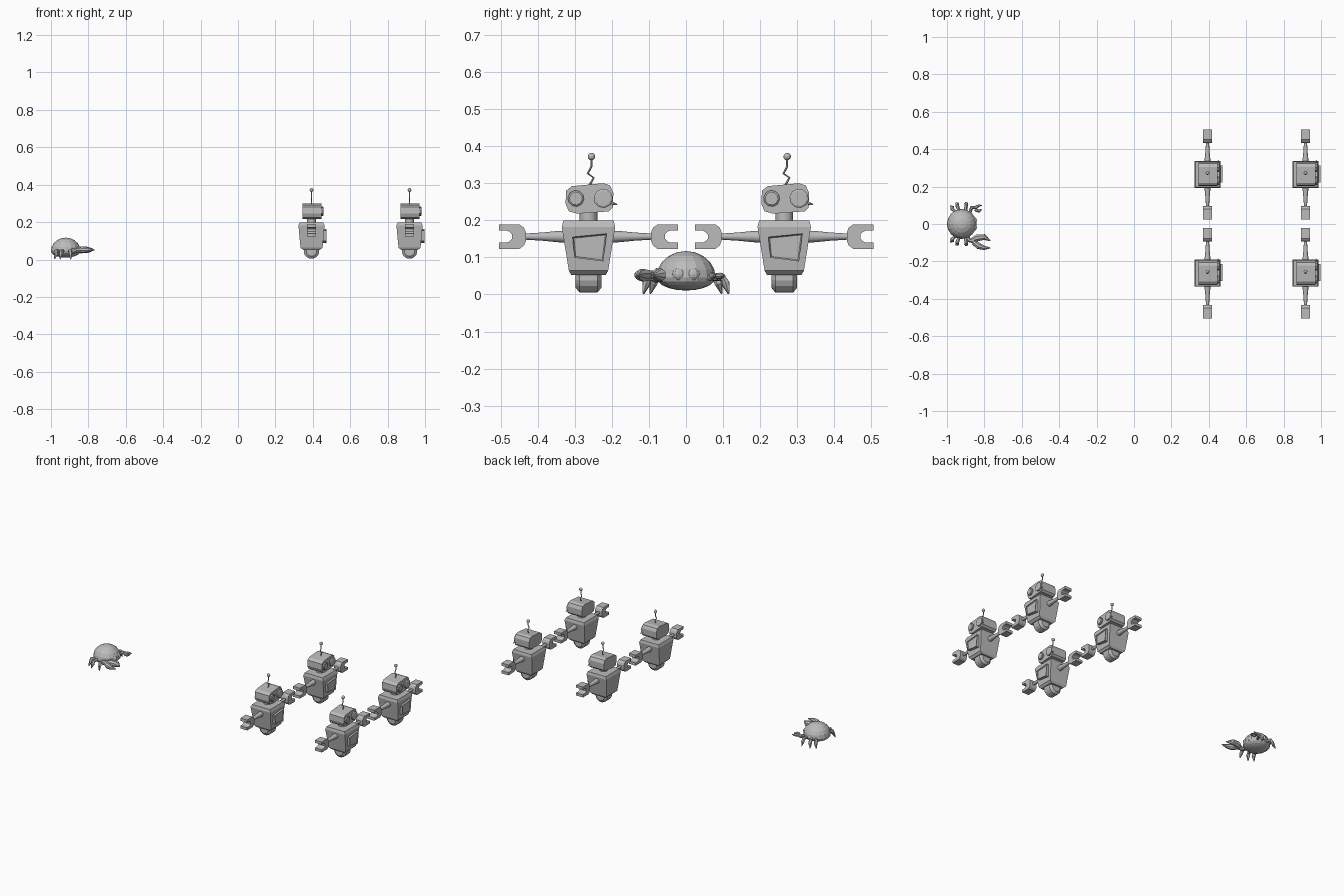
import bpy, bmesh, math
from mathutils import Vector

if "Cube" in bpy.data.objects:
    bpy.data.objects.remove(bpy.data.objects["Cube"])

grey = bpy.data.materials.new("plain_grey")
grey.diffuse_color = (0.5, 0.5, 0.5, 1)
grey.use_nodes = True
grey.node_tree.nodes["Principled BSDF"].inputs["Base Color"].default_value = grey.diffuse_color


def finish(bm, name, smooth=False):
    bmesh.ops.recalc_face_normals(bm, faces=bm.faces)
    me = bpy.data.meshes.new(name)
    bm.to_mesh(me)
    bm.free()
    me.materials.append(grey)
    for p in me.polygons:
        p.use_smooth = smooth and len(p.vertices) <= 4
    return me


def place(me, name, loc=(0, 0, 0)):
    ob = bpy.data.objects.new(name, me)
    ob.location = loc
    bpy.context.collection.objects.link(ob)
    return ob


def loft(rings, name, smooth=False):
    """Skin a list of equal-length rings and cap both ends."""
    bm = bmesh.new()
    vs = [[bm.verts.new(p) for p in r] for r in rings]
    n = len(vs[0])
    for a, b in zip(vs, vs[1:]):
        for i in range(n):
            j = (i + 1) % n
            bm.faces.new((a[i], a[j], b[j], b[i]))
    bm.faces.new(vs[0][::-1])
    bm.faces.new(vs[-1])
    return finish(bm, name, smooth)


def tube(path, radii, name, n=8, smooth=False):
    """Round section of varying radius along a path."""
    pts = [Vector(p) for p in path]
    rings = []
    u = None
    for i, p in enumerate(pts):
        t = (pts[min(i + 1, len(pts) - 1)] - pts[max(i - 1, 0)]).normalized()
        if u is None:
            u = t.orthogonal()
        u = (u - t * u.dot(t)).normalized()
        v = t.cross(u)
        rings.append([p + radii[i] * (math.cos(a) * u + math.sin(a) * v)
                      for a in (2 * math.pi * (k + .5) / n for k in range(n))])
    return loft(rings, name, smooth)


def prism(profile, x0, x1, name):
    """Extrude a (y, z) profile along x."""
    return loft([[(x, y, z) for y, z in profile] for x in (x0, x1)], name)


def ball(c, r, name, nu=12, nv=8, smooth=False, low=1.0):
    """Ellipsoid; low scales the lower half's depth."""
    bm = bmesh.new()
    bmesh.ops.create_uvsphere(bm, u_segments=nu, v_segments=nv, radius=1)
    for v in bm.verts:
        k = low if v.co.z < 0 else 1
        v.co = Vector((c[0] + v.co.x * r[0], c[1] + v.co.y * r[1], c[2] + v.co.z * r[2] * k))
    return finish(bm, name, smooth)


# ---------- robot parts, facing +x ----------
parts = []


def box_ring(z, hx, hy):
    return [(-hx, -hy, z), (hx, -hy, z), (hx, hy, z), (-hx, hy, z)]


parts.append(loft([box_ring(.052, .046, .046), box_ring(.064, .059, .053),
                   box_ring(.182, .07, .072), box_ring(.199, .063, .068)], "body"))
parts.append(tube([(0, y, .046) for y in (-.035, -.024, .024, .035)],
                  [.028, .042, .042, .028], "wheel", 16))
parts.append(tube([(0, 0, .19), (0, 0, .23)], [.024, .024], "neck", 12, True))
parts.append(prism([(-.062, .245), (-.06, .28), (-.045, .292), (.04, .3), (.058, .294),
                    (.067, .274), (.066, .235), (.055, .224), (-.03, .218), (-.053, .224)],
                   -.048, .053, "head"))
# goggle eyes and a small side spike
for y, r in ((-.034, .022), (.04, .026)):
    parts.append(tube([(.045, y, .259), (.061, y, .259), (.064, y, .259)],
                      [r, r, r * .8], "eye", 10))
parts.append(tube([(.05, .06, .247), (.058, .077, .243)], [.006, .002], "side_spike", 6))

# chest panel with a raised frame
panel = prism([(-.043, .155), (.049, .164), (.04, .089), (-.038, .099)], .04, .081, "chest_panel")
bm = bmesh.new()
bm.from_mesh(panel)
front = [f for f in bm.faces if f.normal.x > .9]
bmesh.ops.inset_region(bm, faces=front, thickness=.005)
for v in {v for f in front for v in f.verts}:
    v.co.x -= .005
bm.to_mesh(panel)
bm.free()
parts.append(panel)

# antenna
parts.append(tube([(0, .003, .295), (0, .014, .315), (0, -.002, .326), (0, .008, .345),
                   (0, .008, .368)], [.003] * 5, "antenna", 6))
parts.append(ball((0, .008, .372), (.01, .01, .01), "antenna_ball", 12, 8, True))

# arms and claws
half = [(.241, .033), (.186, .033), (.174, .024), (.169, .012)]
inner = [(.206, .006), (.213, .013), (.22, .016), (.241, .016)]
for s in (-1, 1):
    parts.append(tube([(0, s * .05, .156), (0, s * .085, .156), (0, s * .125, .156),
                       (0, s * .175, .156)], [.017, .015, .011, .008], "arm", 12, True))
    prof = half + [(y, -z) for y, z in half[::-1]] + [(y, -z) for y, z in inner[::-1]] + inner
    parts.append(prism([(s * y, .156 + z) for y, z in prof], -.024, .024, "claw"))

# four robots in a square
for cx in (.393, .917):
    for cy in (-.263, .265):
        for me in parts:
            place(me, "robot_" + me.name.split(".")[0], (cx, cy, 0))

# ---------- crab, facing +x ----------
CX = -.921
place(ball((CX, 0, .046), (.079, .08, .071), "shell", 16, 10, low=.5), "crab_shell")
for s in (-1, 1):
    place(ball((-.86, s * .019, .054), (.02, .019, .019), "eye", 12, 8), "crab_eye")
    # three walking legs on each side
    for bx, kx, tx, ky in ((-.96, -.972, -.982, .088), (-.935, -.945, -.952, .106),
                           (-.9, -.897, -.893, .108)):
        place(tube([(bx, s * .05, .04), (bx, s * .07, .045), (kx, s * (ky - .008), .046),
                    (kx, s * ky, .03), (tx, s * (ky + .008), .002)],
                   [.006, .009, .01, .011, .002], "leg", 6), "crab_leg")

# pincers: a large one on the -y side, a small raised one on the +y side
fingers = [([(-.865, -.085), (-.838, -.074), (-.8, -.07), (-.767, -.09)], [.012, .02, .017, .002]),
           ([(-.858, -.097), (-.832, -.117), (-.8, -.128), (-.767, -.128)], [.014, .018, .012, .002])]
for path, rad in fingers:
    place(tube([(x, y, .052) for x, y in path], rad, "finger"), "large_pincer_finger")
    place(tube([(-.85 + (x + .86) * .4, .085 - (y + .1) * .5, .05) for x, y in path],
               [r * .5 for r in rad], "finger"), "small_pincer_finger")
place(tube([(-.89, -.055, .045), (-.885, -.085, .045), (-.85, -.092, .052)],
           [.011, .014, .014], "arm"), "large_pincer_arm")
place(tube([(-.88, .055, .045), (-.868, .088, .048), (-.845, .088, .05)],
           [.008, .011, .008], "arm"), "small_pincer_arm")
